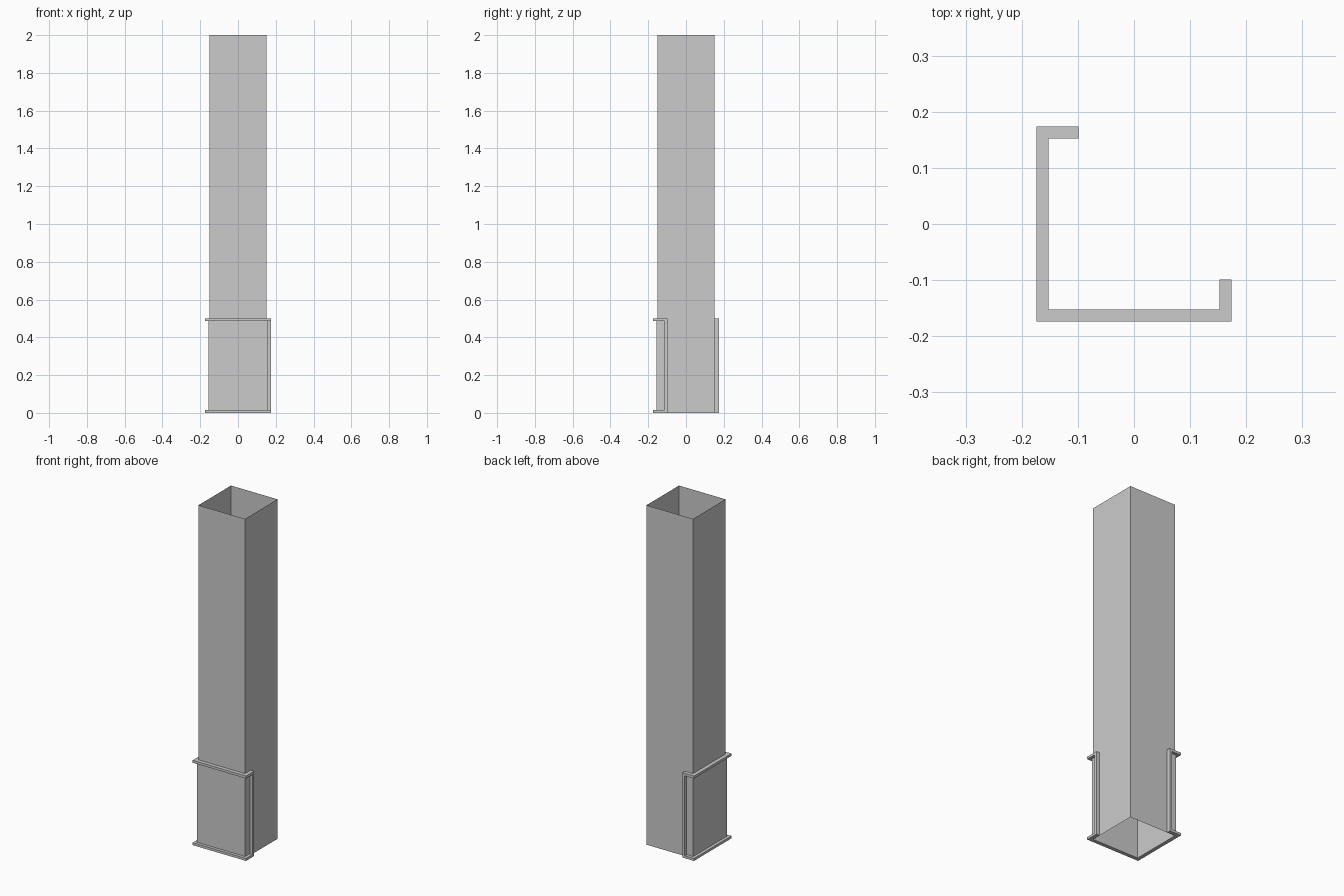
import bpy

if "Cube" in bpy.data.objects:
    bpy.data.objects.remove(bpy.data.objects["Cube"])

INNER, FACE, LIP = 0.152, 0.1565, 0.174   # guard back, recessed face, raised rim
END, RIM, HEIGHT = -0.099, 0.0145, 0.5    # end of the returns, rim width, guard height


def make(name, verts, faces):
    mesh = bpy.data.meshes.new(name)
    mesh.from_pydata(verts, [], faces)
    mesh.update()
    obj = bpy.data.objects.new(name, mesh)
    bpy.context.collection.objects.link(obj)
    return obj


def box(name, lo, hi):
    verts = [(x, y, z) for x in (lo[0], hi[0]) for y in (lo[1], hi[1]) for z in (lo[2], hi[2])]
    return make(name, verts, [(0, 1, 3, 2), (4, 6, 7, 5), (0, 4, 5, 1),
                              (2, 3, 7, 6), (0, 2, 6, 4), (1, 5, 7, 3)])


# Column shaft: thin square tube, open at both ends
s = 0.1515
ring = [(-s, -s), (s, -s), (s, s), (-s, s)]
make("column_shaft", [(x, y, z) for z in (0, 2) for x, y in ring],
     [(i, (i + 1) % 4, (i + 1) % 4 + 4, i + 4) for i in range(4)])

# Corner guard: channel profile (offset, z) swept with mitres around two faces
profile = [(INNER, 0), (LIP, 0), (LIP, RIM), (FACE, RIM),
           (FACE, HEIGHT - RIM), (LIP, HEIGHT - RIM), (LIP, HEIGHT), (INNER, HEIGHT)]
n = len(profile)
stations = [lambda d: (END, d), lambda d: (-d, d), lambda d: (-d, -d),
            lambda d: (d, -d), lambda d: (d, END)]
verts = [(*st(d), z) for st in stations for d, z in profile]
faces = [(k * n + i, k * n + (i + 1) % n, (k + 1) * n + (i + 1) % n, (k + 1) * n + i)
         for k in range(len(stations) - 1) for i in range(n)]
last = (len(stations) - 1) * n
faces += [tuple(reversed(range(n))), tuple(range(last, last + n))]
make("corner_guard", verts, faces)

# Upright rims closing the two ends of the guard
box("end_rim_right", (FACE, END - RIM, RIM), (LIP, END, HEIGHT - RIM))
box("end_rim_back", (END - RIM, FACE, RIM), (END, LIP, HEIGHT - RIM))
